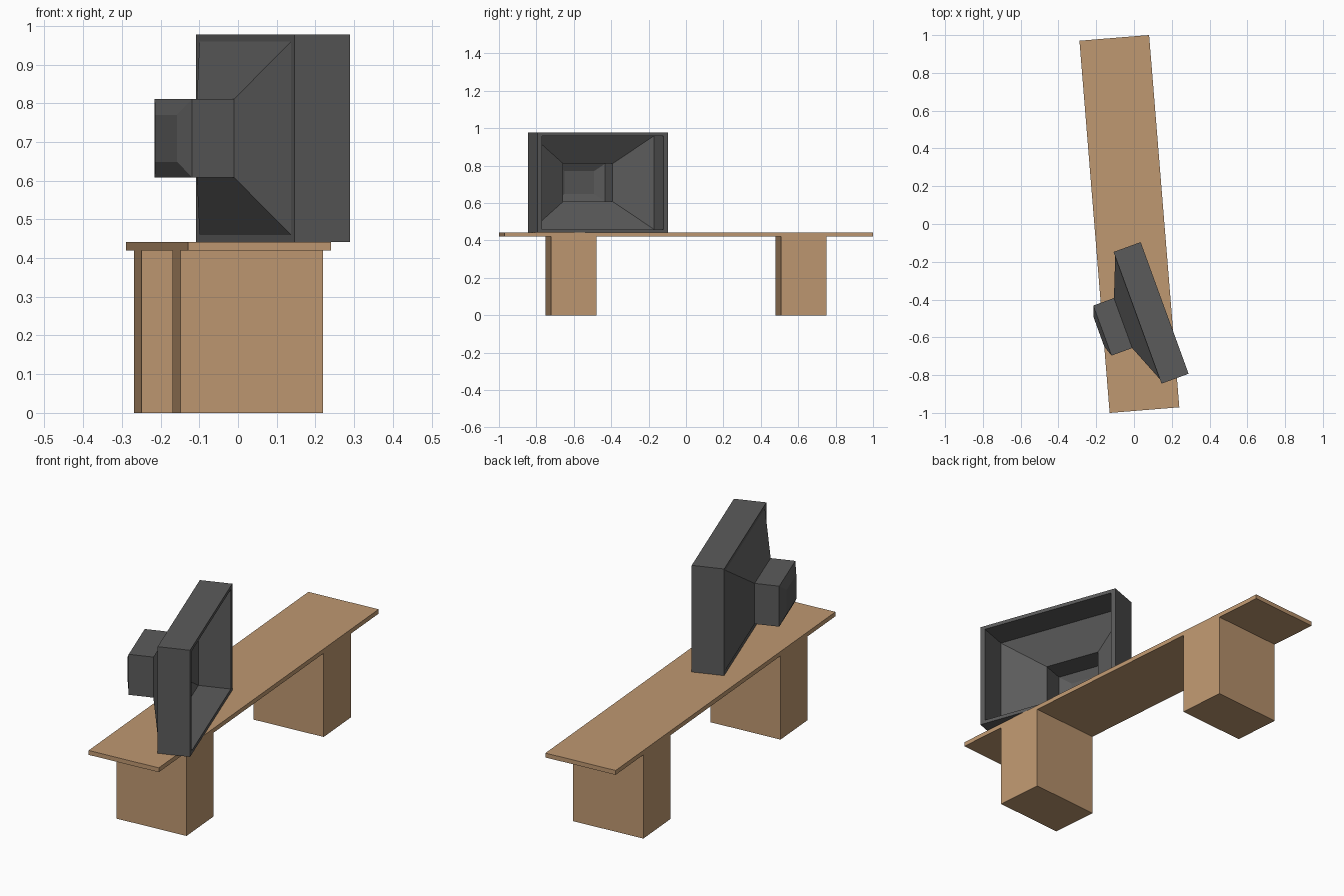
import bpy, bmesh, math
from mathutils import Matrix, Vector

if "Cube" in bpy.data.objects:
    bpy.data.objects.remove(bpy.data.objects["Cube"])


def material(name, rgb):
    mat = bpy.data.materials.new(name)
    mat.use_nodes = True
    mat.diffuse_color = (*rgb, 1)
    mat.node_tree.nodes["Principled BSDF"].inputs["Base Color"].default_value = (*rgb, 1)
    return mat


def add_object(name, bm, mat, place):
    mesh = bpy.data.meshes.new(name)
    bm.to_mesh(mesh)
    bm.free()
    mesh.materials.append(mat)
    obj = bpy.data.objects.new(name, mesh)
    obj.matrix_world = place
    bpy.context.collection.objects.link(obj)
    return obj


def box(name, size, centre, mat, place):
    bm = bmesh.new()
    bmesh.ops.create_cube(bm, size=1)
    bmesh.ops.scale(bm, vec=size, verts=bm.verts)
    bmesh.ops.translate(bm, vec=centre, verts=bm.verts)
    return add_object(name, bm, mat, place)


def placement(x, y, z, degrees):
    return Matrix.Translation((x, y, z)) @ Matrix.Rotation(math.radians(degrees), 4, "Z")


wood = material("tan wood", (0.52, 0.315, 0.165))
plastic = material("dark grey plastic", (0.105, 0.105, 0.105))

# Bench: a long thin board on two block legs
bench = placement(-0.0245, 0, 0, 4.64)
width = 0.37
box("bench_top", (width, 1.977, 0.022), (0, 0, 0.431), wood, bench)
for name, side in (("front_leg", -1), ("back_leg", 1)):
    box(name, (width, 0.244, 0.42), (0, side * 0.617, 0.21), wood, bench)

# Television casing: rectangular rings along the depth axis, open at the screen side
bm = bmesh.new()


def ring(depth, scale):
    w, h = 0.7416 * scale / 2, 0.535 * scale / 2
    return [bm.verts.new((depth, a * w, b * h)) for a, b in ((-1, -1), (1, -1), (1, 1), (-1, 1))]


half = 0.0763
back_inner = ring(-half, 0.933)
rings = [
    back_inner,
    ring(half, 0.933),     # inner lip of the opening
    ring(half, 1),         # outer lip of the opening
    ring(-half, 1),        # back edge of the frame
    back_inner,
    ring(-0.158, 0.38),    # funnel end
    ring(-0.274, 0.38),    # neck end
    ring(-0.294, 0.227),   # chamfered tail
]
for a, b in zip(rings, rings[1:]):
    for i in range(4):
        j = (i + 1) % 4
        bm.faces.new((a[j], a[i], b[i], b[j]))
bm.faces.new(rings[-1][::-1])
add_object("television_casing", bm, plastic, placement(0.0905, -0.4705, 0.7095, 20))
